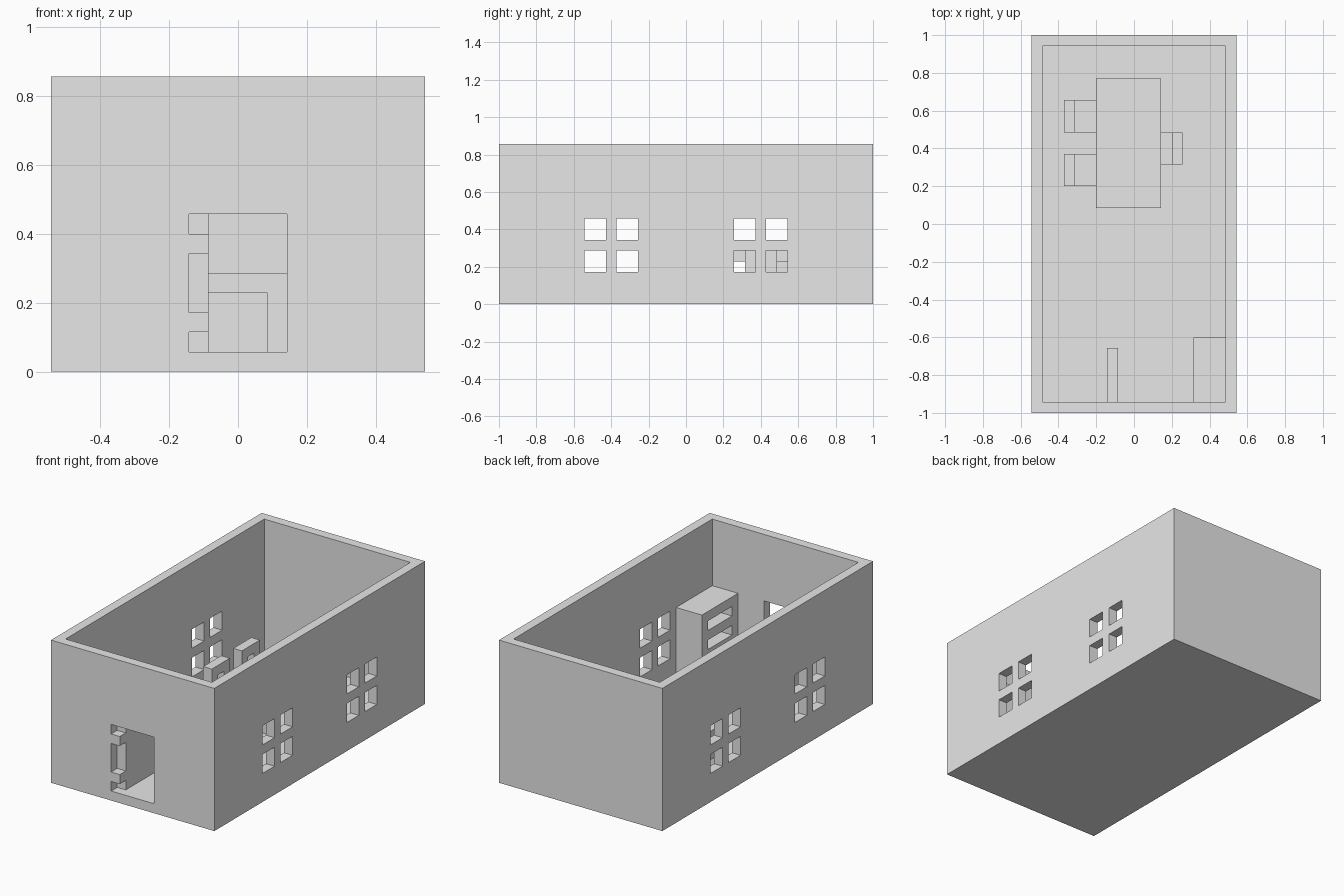
import bpy
import bmesh
from mathutils import Matrix, Vector

cube = bpy.data.objects.get("Cube")
if cube:
    bpy.data.objects.remove(cube, do_unlink=True)

# Everything sits on a module grid: 19 wide, 35 deep, 15 high
U = 2 / 35
WIDTH, DEPTH, HEIGHT = 19, 35, 15

grey = bpy.data.materials.new("plain_grey")
grey.use_nodes = True
grey.diffuse_color = (0.8, 0.8, 0.8, 1)
grey.node_tree.nodes["Principled BSDF"].inputs["Base Color"].default_value = (0.8, 0.8, 0.8, 1)


def blocks(name, spans):
    """One object made of boxes, each given as x, y and z ranges in modules."""
    bm = bmesh.new()
    for span in spans:
        low, high = (Vector(c) for c in zip(*span))
        mid = (low + high) / 2 - Vector((WIDTH / 2, DEPTH / 2, 0))
        place = Matrix.Translation(mid * U) @ Matrix.Diagonal((*((high - low) * U), 1))
        bmesh.ops.create_cube(bm, size=1, matrix=place)
    mesh = bpy.data.meshes.new(name)
    bm.to_mesh(mesh)
    bm.free()
    mesh.materials.append(grey)
    obj = bpy.data.objects.new(name, mesh)
    bpy.context.collection.objects.link(obj)
    return obj


def cut(obj, spans):
    """Carve boxes out of an object."""
    cutter = blocks("cutter", spans)
    cutter.hide_render = True
    mod = obj.modifiers.new("cut", 'BOOLEAN')
    mod.operation = 'DIFFERENCE'
    mod.solver = 'EXACT'
    mod.object = cutter
    graph = bpy.context.evaluated_depsgraph_get()
    mesh = bpy.data.meshes.new_from_object(obj.evaluated_get(graph))
    obj.modifiers.clear()
    obj.data = mesh
    bpy.data.objects.remove(cutter, do_unlink=True)


# Open-topped room with floor, four-pane windows on both sides and a doorway
room = blocks("room_shell", [((0, WIDTH), (0, DEPTH), (0, HEIGHT))])
cut(room, [((1, WIDTH - 1), (1, DEPTH - 1), (1, HEIGHT + 1))])
cut(room, [((-1, WIDTH + 1), (y, y + 2), (z, z + 2))
           for y in (8, 11, 22, 25) for z in (3, 6)])
cut(room, [((7, 12), (-1, 2), (1, 8))])

# Hinge blocks in the doorway and the door swung inwards
blocks("door_hinges", [((7, 8), (0, 1), (z, z + 1)) for z in (2, 6)])
blocks("door", [((7, 8), (1, 6), (1, 8))])

# Cabinet with three open shelves in the front corner
cabinet = blocks("cabinet", [((15, 18), (1, 7), (1, 8))])
cut(cabinet, [((14, 17), (2, 6), (z, z + 1)) for z in (2, 4, 6)])

# Table with four corner legs
blocks("table_top", [((6, 12), (19, 31), (4, 5))])
blocks("table_legs", [((x, x + 1), (y, y + 1), (1, 4))
                      for x in (6, 11) for y in (19, 30)])


def chair(name, back_x, y, facing):
    """Chair whose back starts at back_x and whose seat runs towards facing."""
    def along(a, b):
        return tuple(sorted((back_x + facing * a, back_x + facing * b)))
    blocks(name + "_legs", [(along(a, a + 1), (y + b, y + b + 1), (1, 2))
                            for a in (0, 2) for b in (0, 2)])
    blocks(name + "_seat", [(along(0, 3), (y, y + 3), (2, 3))])
    back = blocks(name + "_back", [(along(0, 1), (y, y + 3), (3, 5))])
    cut(back, [(along(-1, 2), (y + 1, y + 2), (2, 4))])


# Two chairs on one side of the table, one tucked in on the other
chair("chair_near", 3, 21, 1)
chair("chair_far", 3, 26, 1)
chair("chair_opposite", 14, 23, -1)
